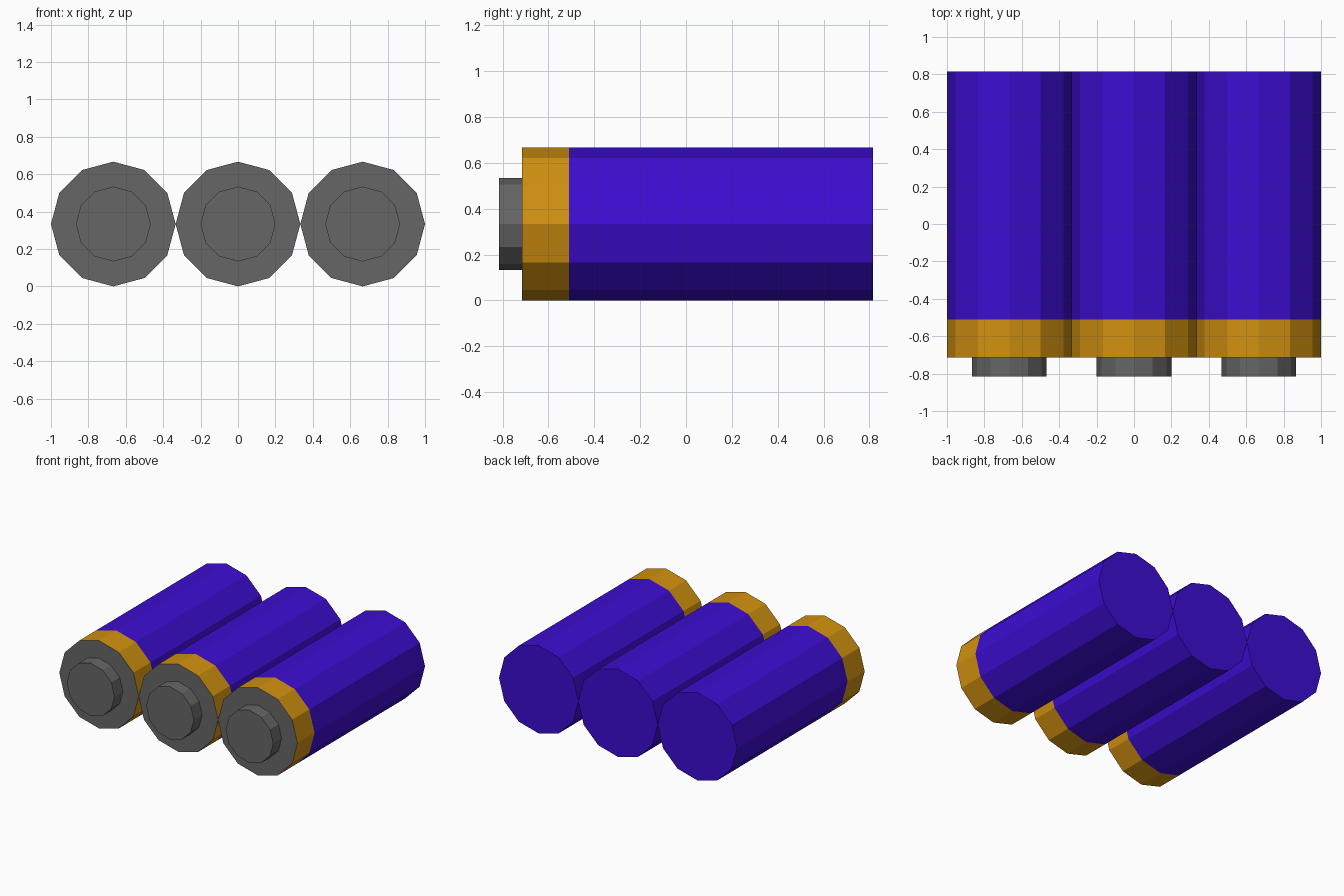
import bpy, bmesh, math

if "Cube" in bpy.data.objects:
    bpy.data.objects.remove(bpy.data.objects["Cube"])

SIDES = 12
R = 1 / 3          # cell radius
R_TIP = 0.2        # terminal radius


def material(name, rgb):
    m = bpy.data.materials.new(name)
    m.diffuse_color = (*rgb, 1)
    m.use_nodes = True
    m.node_tree.nodes["Principled BSDF"].inputs["Base Color"].default_value = m.diffuse_color
    return m


purple = material("purple wrapper", (0.045, 0.004, 0.64))
gold = material("gold band", (0.64, 0.283, 0.005))
grey = material("dark grey metal", (0.133, 0.133, 0.133))


def lathe(name, profile, mat, x, cap_first=False, cap_last=False):
    """Sweep (radius, y) points around the y axis, with optional end caps."""
    bm = bmesh.new()
    rings = []
    for r, y in profile:
        rings.append([bm.verts.new((r * math.cos(2 * math.pi * i / SIDES), y,
                                    r * math.sin(2 * math.pi * i / SIDES)))
                      for i in range(SIDES)])
    # profiles run from back (+y) to front (-y); windings face outward
    for a, b in zip(rings, rings[1:]):
        for i in range(SIDES):
            j = (i + 1) % SIDES
            bm.faces.new((a[i], a[j], b[j], b[i]))
    if cap_first:
        bm.faces.new(rings[0][::-1])
    if cap_last:
        bm.faces.new(rings[-1])
    mesh = bpy.data.meshes.new(name)
    bm.to_mesh(mesh)
    bm.free()
    mesh.materials.append(mat)
    ob = bpy.data.objects.new(name, mesh)
    ob.location = (x, 0, R)
    bpy.context.collection.objects.link(ob)


# three cells side by side, terminals facing the front
for side, x in (("left", -2 * R), ("middle", 0), ("right", 2 * R)):
    lathe(f"{side}_wrapper", [(R, 0.815), (R, -0.51)], purple, x, cap_first=True)
    lathe(f"{side}_band", [(R, -0.51), (R, -0.715)], gold, x)
    # front plate and raised terminal
    lathe(f"{side}_terminal", [(R, -0.715), (R_TIP, -0.715), (R_TIP, -0.815)],
          grey, x, cap_last=True)
